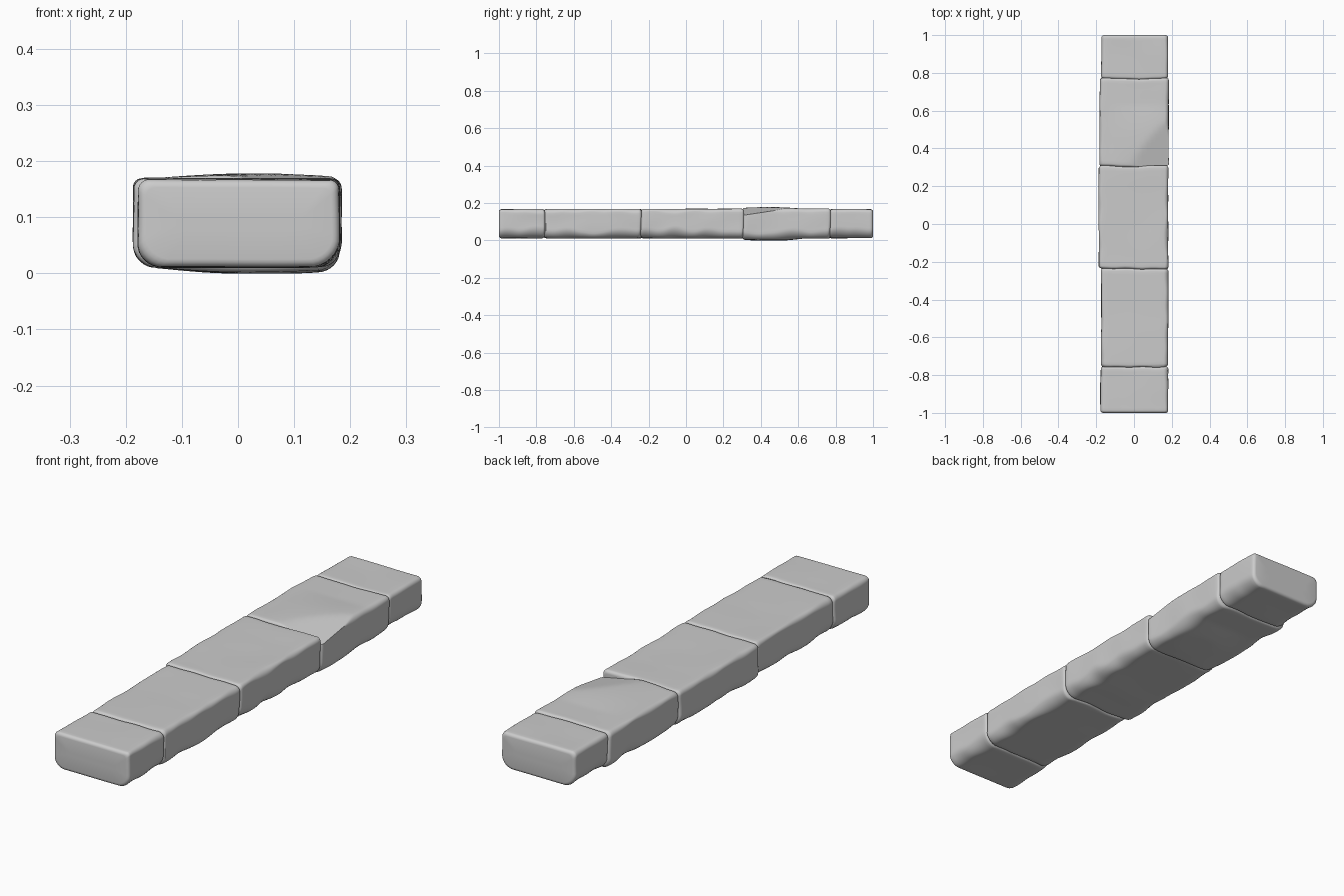
import bpy, bmesh, math
from mathutils import Vector, noise

if "Cube" in bpy.data.objects:
    bpy.data.objects.remove(bpy.data.objects["Cube"])


def wobble(x, y, z):
    return noise.noise(Vector((x, y, z)))


def section(x0, x1, z0, z1, y, seed):
    """Rounded slab outline whose corner wear changes along y."""
    pts = []
    # centre sign x, sign z, base radius, start angle (counter-clockwise)
    corners = [(1, -1, 0.044, -90), (1, 1, 0.020, 0),
               (-1, 1, 0.020, 90), (-1, -1, 0.044, 180)]
    arcs = []
    for i, (sx, sz, r, a0) in enumerate(corners):
        r *= 1 + 0.55 * wobble(y * 9, seed + i * 7.3, 2.1)
        cx = (x1 if sx > 0 else x0) - sx * r
        cz = (z1 if sz > 0 else z0) - sz * r
        flat = 0.94 if sz < 0 else 1.0
        arc = []
        for k in range(7):
            t = k / 6
            a = math.radians(a0 + 90 * t)
            f = 1 - (1 - flat) * math.sin(math.pi * t)
            arc.append(Vector((cx + r * f * math.cos(a), cz + r * f * math.sin(a))))
        arcs.append(arc)
    for i, arc in enumerate(arcs):
        pts += arc
        nxt = arcs[(i + 1) % 4][0]
        n = 8 if i % 2 == 0 else 14
        if i % 2 == 0:
            n = 14 if i == 1 else 8
        pts += [arc[-1].lerp(nxt, k / n) for k in range(1, n)]
    return pts


def stone(name, y0, y1, x0, x1, z0, z1, seed, shape=None):
    bm = bmesh.new()
    cx, cz, rad = (x0 + x1) / 2, (z0 + z1) / 2, 0.014
    # (y, inset) stations: eased ends, even middle
    ease = [(rad * (1 - math.cos(a)), rad * (1 - math.sin(a)))
            for a in (0, 0.4, 0.8, 1.2, math.pi / 2)]
    n = max(6, round((y1 - y0) / 0.016))
    stations = [(y0, 0.07)] + [(y0 + d, i) for d, i in ease]
    stations += [(y0 + rad + (y1 - y0 - 2 * rad) * k / n, 0) for k in range(1, n)]
    stations += [(y1 - d, i) for d, i in reversed(ease)] + [(y1, 0.07)]
    hx, hz = (x1 - x0) / 2, (z1 - z0) / 2
    rings = []
    for y, inset in stations:
        ring = []
        for p in section(x0, x1, z0, z1, y, seed):
            x = cx + (p.x - cx) * (1 - inset / hx)
            z = cz + (p.y - cz) * (1 - inset / hz)
            # gently uneven faces and wavy joint line
            s = 0.0035 * wobble(x * 5 + seed, y * 7, z * 9)
            x += s * (1 if x > cx else -1)
            z += 0.5 * s * (1 if z > cz else -1)
            yy = y
            if abs(y) < 0.98:
                yy += 0.010 * wobble(x * 9, round(y * 2) * 1.7, z * 6)
            if shape:
                x, z = shape(x, yy, z)
            ring.append(bm.verts.new((x, yy, max(z, 0))))
        rings.append(ring)
    for a, b in zip(rings, rings[1:]):
        for i in range(len(a)):
            j = (i + 1) % len(a)
            bm.faces.new((a[i], a[j], b[j], b[i]))
    bm.faces.new(rings[0])
    bm.faces.new(rings[-1])
    bmesh.ops.recalc_face_normals(bm, faces=bm.faces)
    me = bpy.data.meshes.new(name)
    bm.to_mesh(me)
    bm.free()
    ob = bpy.data.objects.new(name, me)
    bpy.context.collection.objects.link(ob)
    bpy.context.view_layer.objects.active = ob
    ob.select_set(True)
    bpy.ops.object.shade_smooth_by_angle(angle=math.radians(40))
    ob.select_set(False)


def chipped(x, y, z):
    """Swollen slab with a broken corner on the right, next to the middle."""
    mid = max(0, 1 - ((x - 0.04) / 0.18) ** 2) * max(0, 1 - ((y - 0.43) / 0.2) ** 2)
    z += mid * (0.008 if z > 0.09 else -0.012)
    if z > 0.1:
        z = min(z, 0.136 + 0.15 * (y - 0.31) + 0.20 * (0.18 - x))
    return x, z


# Five stones laid end to end
stone("front_end_stone", -1.0, -0.755, -0.177, 0.181, 0.012, 0.167, 1.3)
stone("front_long_stone", -0.757, -0.236, -0.174, 0.180, 0.011, 0.168, 5.7)
stone("middle_stone", -0.238, 0.307, -0.186, 0.181, 0.011, 0.169, 9.2)
stone("chipped_stone", 0.303, 0.771, -0.181, 0.183, 0.010, 0.170, 14.6, chipped)
stone("back_end_stone", 0.767, 1.0, -0.172, 0.180, 0.012, 0.167, 20.4)
